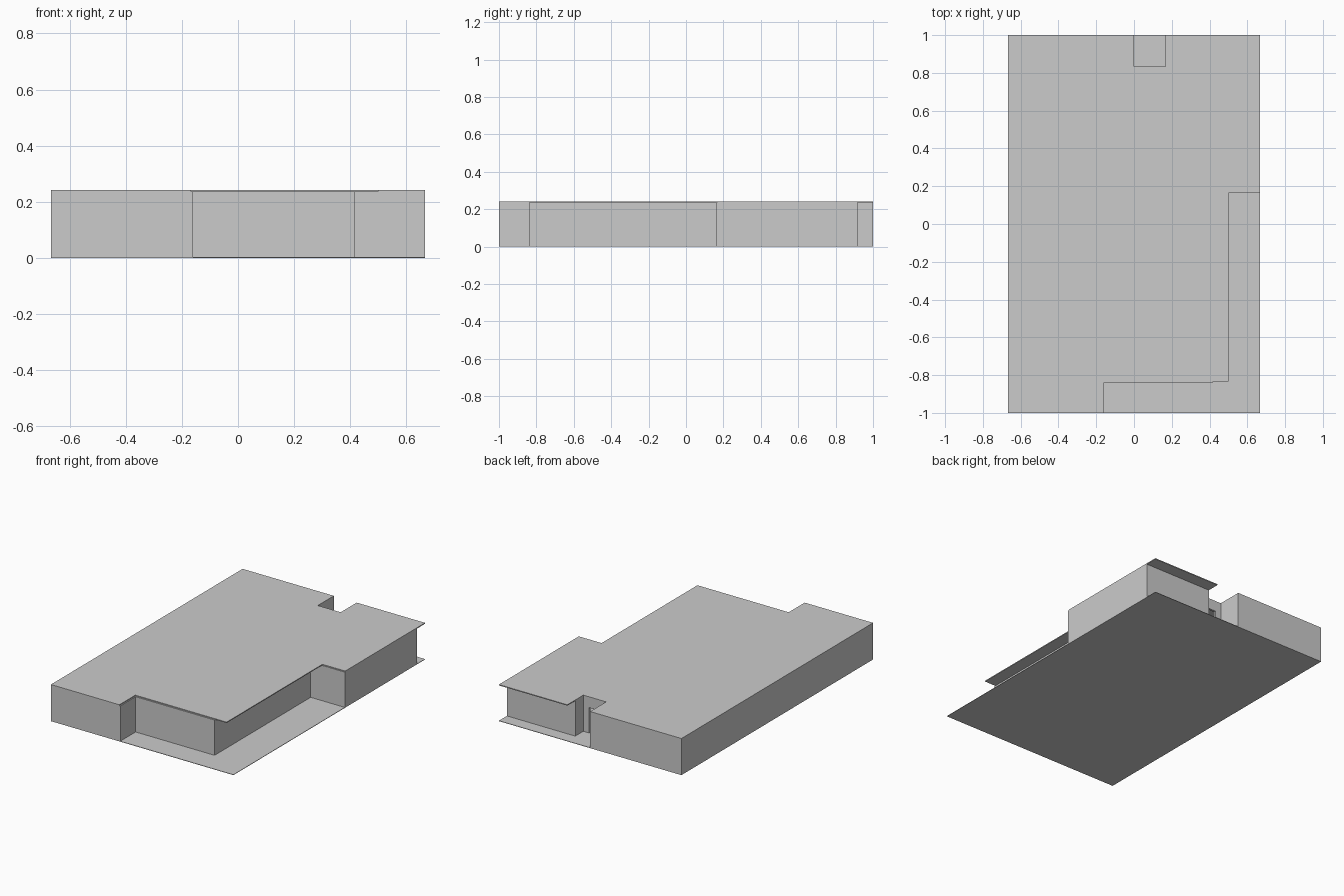
import bpy, bmesh

if "Cube" in bpy.data.objects:
    bpy.data.objects.remove(bpy.data.objects["Cube"])

TOP = 0.242       # top of the roof
SLAB = 0.006      # roof thickness
FLOOR = 0.003     # floor thickness
DOOR_H = 0.17


def make_object(name, bm):
    mesh = bpy.data.meshes.new(name)
    bm.to_mesh(mesh)
    bm.free()
    ob = bpy.data.objects.new(name, mesh)
    bpy.context.collection.objects.link(ob)
    return ob


def slab(name, outline, z, height):
    """Flat plate extruded up from a counter-clockwise outline."""
    bm = bmesh.new()
    face = bm.faces.new([bm.verts.new((x, y, z)) for x, y in outline])
    ext = bmesh.ops.extrude_face_region(bm, geom=[face], use_keep_orig=True)
    verts = [g for g in ext["geom"] if isinstance(g, bmesh.types.BMVert)]
    bmesh.ops.translate(bm, verts=verts, vec=(0, 0, height))
    bmesh.ops.recalc_face_normals(bm, faces=bm.faces)
    return make_object(name, bm)


X = 2 / 3

# Floor plate
slab("floor", [(-X, -1), (X, -1), (X, 1), (-X, 1)], 0, FLOOR)

# Roof with the porch overhangs and the entrance notch
slab("roof", [(-X, -1), (-0.167, -1), (-0.167, -0.833), (0.5, -0.833),
              (0.5, 0.167), (X, 0.167), (X, 1), (0.167, 1),
              (0.167, 0.833), (0, 0.833), (0, 1), (-X, 1)], TOP - SLAB, SLAB)

# Outer walls, with a doorway in the entrance notch
path = [(-X, -1), (-0.16, -1), (-0.16, -0.84), (0.417, -0.84),
        (0.417, 0.163), (X, 0.163), (X, 0.917), (0.167, 0.917),
        (0.167, 0.833), (0.125, 0.833), (0.042, 0.833), (0, 0.833),
        (0, 1), (-X, 1)]
door = path.index((0.125, 0.833))
bm = bmesh.new()
rows = [[bm.verts.new((x, y, z)) for x, y in path]
        for z in (FLOOR, DOOR_H, TOP - SLAB)]
for level in range(2):
    low, high = rows[level], rows[level + 1]
    for i in range(len(path)):
        if level == 0 and i == door:
            continue
        j = (i + 1) % len(path)
        bm.faces.new((low[i], low[j], high[j], high[i]))
bmesh.ops.recalc_face_normals(bm, faces=[])
walls = make_object("walls", bm)
mod = walls.modifiers.new("thickness", 'SOLIDIFY')
mod.thickness = 0.014
mod.offset = -1
mod.use_even_offset = True
